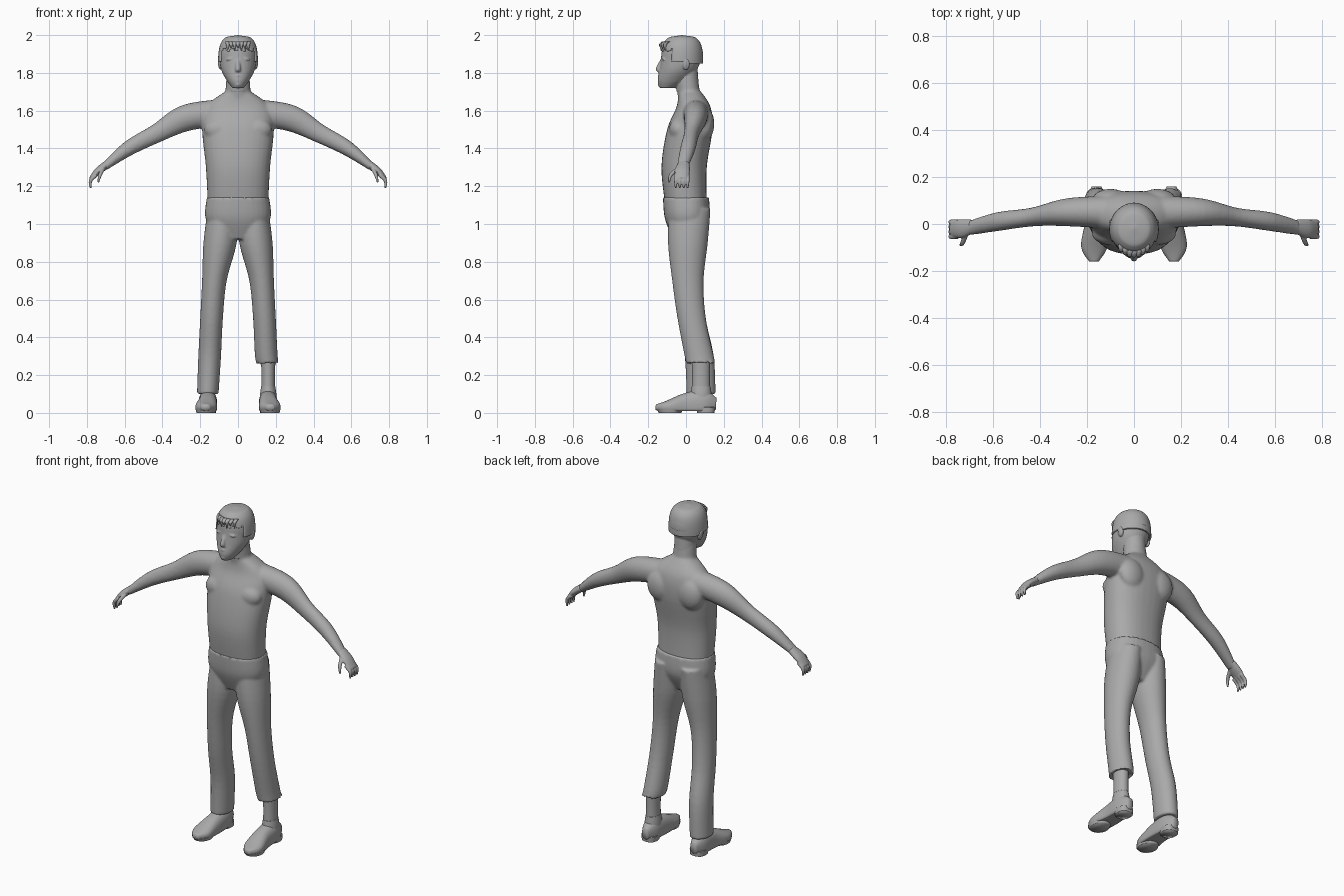
import bpy, bmesh, math
from mathutils import Vector, Matrix

cube = bpy.data.objects.get("Cube")
if cube:
    bpy.data.objects.remove(cube, do_unlink=True)

tone = (0.4, 0.4, 0.4, 1)
grey = bpy.data.materials.new("plain grey")
grey.use_nodes = True
grey.diffuse_color = tone
grey.node_tree.nodes["Principled BSDF"].inputs["Base Color"].default_value = tone


def spread(values, t):
    """Value at fraction t of a smooth curve through evenly spaced values."""
    last = len(values) - 1
    i = min(int(t * last), last - 1)
    before, start, end, after = (values[min(max(i + k, 0), last)] for k in (-1, 0, 1, 2))
    f = t * last - i
    leave, arrive = (end - before) / 2, (after - start) / 2
    bend = 3 * (end - start) - 2 * leave - arrive
    twist = leave + arrive - 2 * (end - start)
    return start + f * (leave + f * (bend + f * twist))


def loft(bm, path, widths, depths, across=None, side=1, sides=32, rings=24, power=2, jag=0, floor=0):
    """Skin of oval rings along a path: level ones, or square to it when across is given."""
    path = [Vector((x * side, y, z)) for x, y, z in path]
    centres = [spread(path, i / rings) for i in range(rings + 1)]
    skin = []
    for i, centre in enumerate(centres):
        u, v = Vector((1, 0, 0)), Vector((0, 1, 0))
        if across:
            along = (centres[min(i + 1, rings)] - centres[max(i - 1, 0)]).normalized()
            v = Vector(across)
            v = (v - along * along.dot(v)).normalized()
            u = v.cross(along)
        width, depth = spread(widths, i / rings), spread(depths, i / rings)
        ring = []
        for k in range(sides):
            angle = math.tau * k / sides
            c, s = math.cos(angle), math.sin(angle)
            c = math.copysign(abs(c) ** (2 / power), c)
            s = math.copysign(abs(s) ** (2 / power), s)
            point = centre + u * c * width + v * s * depth
            if i == rings:
                point.z += jag * abs((k * 7 / sides) % 1 - 0.5)
            point.z = max(point.z, floor)
            ring.append(bm.verts.new(point))
        skin.append(ring)
    for lower, upper in zip(skin, skin[1:]):
        for k in range(sides):
            bm.faces.new((lower[k - 1], lower[k], upper[k], upper[k - 1]))
    bm.faces.new(skin[0])
    bm.faces.new(skin[-1])


def blob(bm, centre, radii, tilt=0):
    place = Matrix.Translation(centre) @ Matrix.Rotation(tilt, 4, 'Y') @ Matrix.Diagonal((*radii, 1))
    bmesh.ops.create_uvsphere(bm, u_segments=20, v_segments=12, radius=1, matrix=place)


def dome(radius, power):
    return [radius * math.sqrt(1 - (i / 12) ** power) + 0.001 for i in range(13)]


def finish(bm, name, voxel=0, smooth=0):
    """Make the object, fusing overlapping pieces into one skin when voxel is given."""
    bmesh.ops.recalc_face_normals(bm, faces=bm.faces)
    for face in bm.faces:
        face.smooth = True
    mesh = bpy.data.meshes.new(name)
    bm.to_mesh(mesh)
    bm.free()
    mesh.materials.append(grey)
    ob = bpy.data.objects.new(name, mesh)
    bpy.context.collection.objects.link(ob)
    if voxel:
        fuse = ob.modifiers.new("fuse", 'REMESH')
        fuse.mode, fuse.voxel_size, fuse.use_smooth_shade = 'VOXEL', voxel, True
        soften = ob.modifiers.new("soften", 'SMOOTH')
        soften.iterations = smooth
    return ob


ACROSS_X, ACROSS_Y, ACROSS_Z = (1, 0, 0), (0, 1, 0), (0, 0, 1)
BOTH = ((1, "left"), (-1, "right"))

# Torso, neck and arms
bm = bmesh.new()
loft(bm, [(0, 0, 1.1), (0, -.01, 1.3), (0, .02, 1.5), (0, .04, 1.62), (0, .02, 1.7)],
     widths=[.16, .17, .19, .17, .07], depths=[.11, .12, .12, .09, .06], power=2.3)
loft(bm, [(0, .02, 1.65), (0, 0, 1.8)], widths=[.07, .06], depths=[.06, .06])
for side, label in BOTH:
    loft(bm, [(.1, .05, 1.59), (.28, .05, 1.56), (.43, .03, 1.48), (.58, .01, 1.4), (.71, -.02, 1.3)],
         widths=[.07, .07, .05, .04, .02], depths=[.07, .06, .04, .04, .03], across=ACROSS_Y, side=side)
    blob(bm, (.1 * side, -.04, 1.5), (.08, .05, .06))
    blob(bm, (.1 * side, .1, 1.53), (.08, .05, .09))
finish(bm, "torso_and_arms", voxel=.008, smooth=6)

# Hands with curled fingers
for side, label in BOTH:
    bm = bmesh.new()
    loft(bm, [(.69, -.01, 1.32), (.74, -.02, 1.28), (.78, -.02, 1.24)],
         widths=[.02, .02, .01], depths=[.03, .04, .03], across=ACROSS_Y, side=side)
    taper = [.011, .01, .005]
    for finger in range(4):
        y = finger * .021 - .054
        loft(bm, [(.75, y, 1.26), (.78, y, 1.23), (.78, y, 1.19)], taper, taper,
             across=ACROSS_Y, side=side, sides=12)
    loft(bm, [(.71, -.03, 1.3), (.73, -.08, 1.26), (.74, -.09, 1.22)], taper, taper,
         across=ACROSS_X, side=side, sides=12)
    finish(bm, label + "_hand", voxel=.004, smooth=2)

# Head: skull, jaw, nose, lips, brows, eyes, cheeks and ears
bm = bmesh.new()
loft(bm, [(0, -.02, 1.88), (0, -.02, 1.99)], dome(.1, 3), dome(.11, 3))
loft(bm, [(0, -.1, 1.72), (0, -.07, 1.76), (0, -.04, 1.82), (0, -.02, 1.9)],
     widths=[.03, .06, .09, .1], depths=[.04, .08, .1, .11])
loft(bm, [(0, .01, 1.7), (0, 0, 1.84)], widths=[.06, .06], depths=[.06, .06])
blob(bm, (0, -.12, 1.74), (.025, .03, .02))
loft(bm, [(0, -.12, 1.88), (0, -.14, 1.82), (0, -.13, 1.8)],
     widths=[.01, .015, .01], depths=[.01, .02, .01])
for z in (1.785, 1.763):
    blob(bm, (0, -.135, z), (.022, .015, .007))
for side, label in BOTH:
    blob(bm, (.036 * side, -.115, 1.875), (.028, .014, .008), tilt=.2 * side)
    blob(bm, (.036 * side, -.108, 1.85), (.014, .012, .008))
    blob(bm, (.05 * side, -.09, 1.82), (.025, .025, .015), tilt=-.4 * side)
    blob(bm, (.012 * side, -.135, 1.808), (.009, .01, .008))
    blob(bm, (.096 * side, 0, 1.845), (.01, .02, .03), tilt=.15 * side)
finish(bm, "head", voxel=.0045, smooth=2)


def hairline(spot):
    if spot.y < -.075:
        return 1.925 + .01 * math.sin(spot.x * 150)
    return 1.86 if spot.y < -.015 else 1.85


# Short hair, cut away below the hairline
bm = bmesh.new()
loft(bm, [(0, -.025, 1.82), (0, -.02, 2)], dome(.105, 4), dome(.113, 4), sides=64, rings=48)
bare = [f for f in bm.faces if f.calc_center_median().z < hairline(f.calc_center_median())]
bmesh.ops.delete(bm, geom=bare, context='FACES')
shell = finish(bm, "hair").modifiers.new("thickness", 'SOLIDIFY')
shell.thickness, shell.offset = .01, -1

# Fringe of uneven pointed locks
bm = bmesh.new()
for lock in range(-3, 4):
    x, drop = lock * .018, .02 + .015 * (lock % 2)
    y = x * x * 8 - .133
    loft(bm, [(x, y + .015, 1.965), (x, y, 1.95), (x, y, 1.95 - drop)],
         widths=[.014, .01, .001], depths=[.012, .01, .002], sides=12)
finish(bm, "fringe")

# Trousers: the left leg torn short, the right one whole
bm = bmesh.new()
loft(bm, [(0, 0, 1.14), (0, .005, 1.03), (0, 0, .92)],
     widths=[.165, .172, .11], depths=[.122, .117, .07], power=2.3)
for side, hem, tear in ((1, .25, .05), (-1, .1, 0)):
    loft(bm, [(.08, .02, 1.08), (.095, .01, .9), (.125, .01, .7), (.14, .03, .5), (.15, .07, .3), (.16, .08, hem)],
         widths=[.08, .088, .065, .06, .06, .057], depths=[.11, .105, .083, .075, .077, .077],
         side=side, sides=56, jag=tear)
finish(bm, "trousers", voxel=.0075, smooth=4)

# Bare left ankle and its sock
bm = bmesh.new()
loft(bm, [(.16, .08, .32), (.16, .08, .07)], widths=[.04, .036, .038], depths=[.05, .047, .05])
finish(bm, "left_ankle")
bm = bmesh.new()
loft(bm, [(.16, .08, .14), (.16, .08, .06)], widths=[.037, .043, .046], depths=[.05, .055, .06])
finish(bm, "left_sock")

# Shoes with separate heels and front soles
for side, label in BOTH:
    bm = bmesh.new()
    loft(bm, [(.17, -.16, .03), (.17, -.1, .03), (.16, 0, .04), (.16, .1, .05), (.16, .16, .05)],
         widths=[.02, .055, .05, .046, .02], depths=[.015, .035, .065, .07, .03],
         across=ACROSS_Z, side=side, power=2.4, floor=.01)
    finish(bm, label + "_shoe")
    bm = bmesh.new()
    loft(bm, [(.16, .105, 0), (.16, .105, .03)], [.044, .046], [.046, .049], side=side, power=2.6)
    loft(bm, [(.17, -.085, 0), (.17, -.085, .02)], [.05, .055], [.06, .07], side=side)
    finish(bm, label + "_sole")
